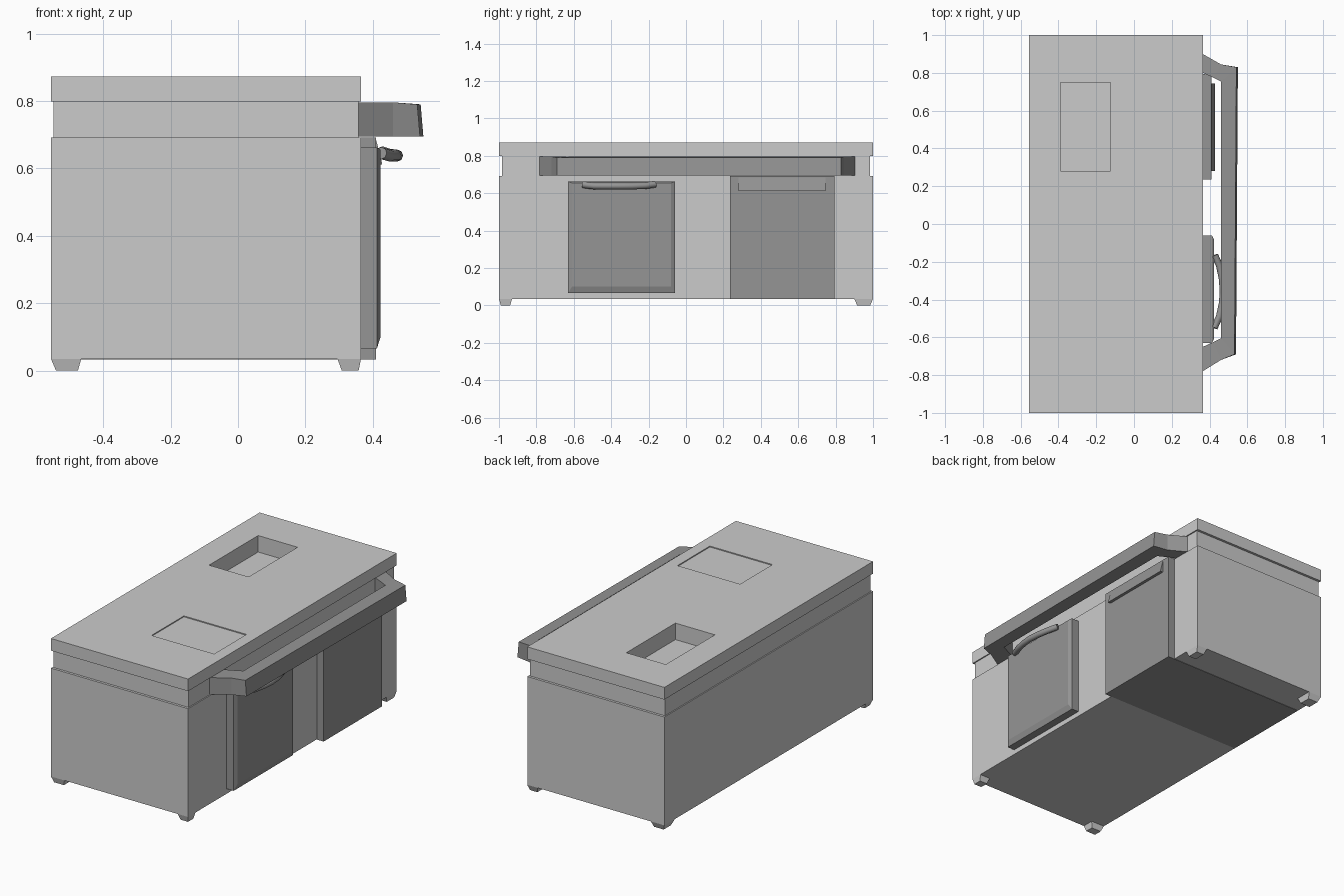
import bpy, bmesh
from mathutils import Vector

if "Cube" in bpy.data.objects:
    bpy.data.objects.remove(bpy.data.objects["Cube"])

dark = bpy.data.materials.new("dark_grey")
dark.diffuse_color = (0.3, 0.3, 0.3, 1)
dark.use_nodes = True
dark.node_tree.nodes["Principled BSDF"].inputs["Base Color"].default_value = dark.diffuse_color


def finish(name, bm, mat=None):
    bmesh.ops.recalc_face_normals(bm, faces=bm.faces)
    me = bpy.data.meshes.new(name)
    bm.to_mesh(me)
    bm.free()
    ob = bpy.data.objects.new(name, me)
    bpy.context.collection.objects.link(ob)
    if mat:
        me.materials.append(mat)
    return ob


def loft(name, rings, mat=None, closed=False):
    """Skin equal-length rings of points, capping the ends unless closed."""
    bm = bmesh.new()
    vs = [[bm.verts.new(p) for p in r] for r in rings]
    n = len(vs[0])
    for a, b in zip(vs, vs[1:]):
        for i in range(n):
            j = (i + 1) % n
            bm.faces.new((a[i], a[j], b[j], b[i]))
    bm.faces.new(vs[0])
    bm.faces.new(vs[-1])
    return finish(name, bm, mat)


def rect_z(x0, x1, y0, y1, z):
    return [(x0, y0, z), (x1, y0, z), (x1, y1, z), (x0, y1, z)]


def rect_x(y0, y1, z0, z1, x):
    return [(x, y0, z0), (x, y1, z0), (x, y1, z1), (x, y0, z1)]


def box(name, x0, x1, y0, y1, z0, z1, mat=None):
    return loft(name, [rect_z(x0, x1, y0, y1, z0), rect_z(x0, x1, y0, y1, z1)], mat)


# cabinet body
box("cabinet", -0.555, 0.365, -1, 1, 0.035, 0.692)

# worktop with the recessed neck under it
neck = (-0.548, 0.358, -0.985, 0.985)
slab = (-0.555, 0.365, -1, 1)
top = loft("worktop", [rect_z(*neck, 0.692), rect_z(*neck, 0.798),
                       rect_z(*slab, 0.798), rect_z(*slab, 0.872)])

# sink basin and shallow hob recess cut from the worktop
for name, b in (("sink_cutter", (-0.39, -0.125, 0.28, 0.75, 0.772, 1.0)),
                ("hob_cutter", (-0.125, 0.295, -0.65, -0.34, 0.866, 1.0))):
    cutter = box(name, *b)
    cutter.hide_render = True
    mod = top.modifiers.new(name, "BOOLEAN")
    mod.operation, mod.solver, mod.object = "DIFFERENCE", "EXACT", cutter
    bpy.context.view_layer.objects.active = top
    bpy.ops.object.modifier_apply(modifier=name)
    bpy.data.objects.remove(cutter)

# four tapered feet
for i, (tx, bx) in enumerate((((-0.555, -0.465), (-0.54, -0.475)),
                              ((0.295, 0.365), (0.308, 0.358)))):
    for j, (ty, by) in enumerate((((-1, -0.93), (-0.99, -0.94)),
                                  ((0.9, 1), (0.915, 0.985)))):
        loft(f"foot_{i}{j}", [rect_z(*bx, *by, 0), rect_z(*tx, *ty, 0.035)])

# hinged door with chamfered face
loft("door", [rect_x(-0.63, -0.06, 0.065, 0.662, 0.365),
              rect_x(-0.63, -0.06, 0.065, 0.662, 0.412),
              rect_x(-0.61, -0.08, 0.10, 0.655, 0.423)], dark)

# bowed door handle, swept tube
curve = bpy.data.curves.new("door_handle", "CURVE")
curve.dimensions = "3D"
curve.bevel_depth = 0.018
curve.bevel_resolution = 2
curve.use_fill_caps = True
path = [(0.425, -0.55, 0.645), (0.452, -0.49, 0.638), (0.467, -0.42, 0.638),
        (0.472, -0.36, 0.638), (0.467, -0.29, 0.638), (0.452, -0.22, 0.64),
        (0.428, -0.165, 0.648)]
sp = curve.splines.new("POLY")
sp.points.add(len(path) - 1)
for p, co in zip(sp.points, path):
    p.co = (*co, 1)
curve.materials.append(dark)
handle = bpy.data.objects.new("door_handle", curve)
bpy.context.collection.objects.link(handle)

# drawer: front panel, underside and wedge-shaped pull lip
box("drawer_front", 0.365, 0.41, 0.235, 0.795, 0.033, 0.692, dark)
box("drawer_underside", -0.553, 0.365, 0.235, 0.795, 0.033, 0.037, dark)
loft("drawer_pull", [[(0.409, y, 0.612), (0.428, y, 0.612),
                      (0.424, y, 0.63), (0.409, y, 0.688)]
                     for y in (0.28, 0.745)], dark)

# towel rail, a mitred bar bent round the front
outer = [(0.355, 0.905), (0.46, 0.845), (0.55, 0.83),
         (0.54, -0.69), (0.46, -0.72), (0.355, -0.785)]
inner = [(0.355, 0.805), (0.42, 0.775), (0.46, 0.755),
         (0.46, -0.605), (0.42, -0.625), (0.355, -0.655)]
rings = []
for k, (o, i) in enumerate(zip(outer, inner)):
    d = 0.006 if k in (2, 3) else 0
    s = 0.008 if k in (2, 3) else 0
    rings.append([(*i, 0.695), (*o, 0.695), (o[0] - s, o[1], 0.796 - d), (*i, 0.796)])
loft("towel_rail", rings, dark)
